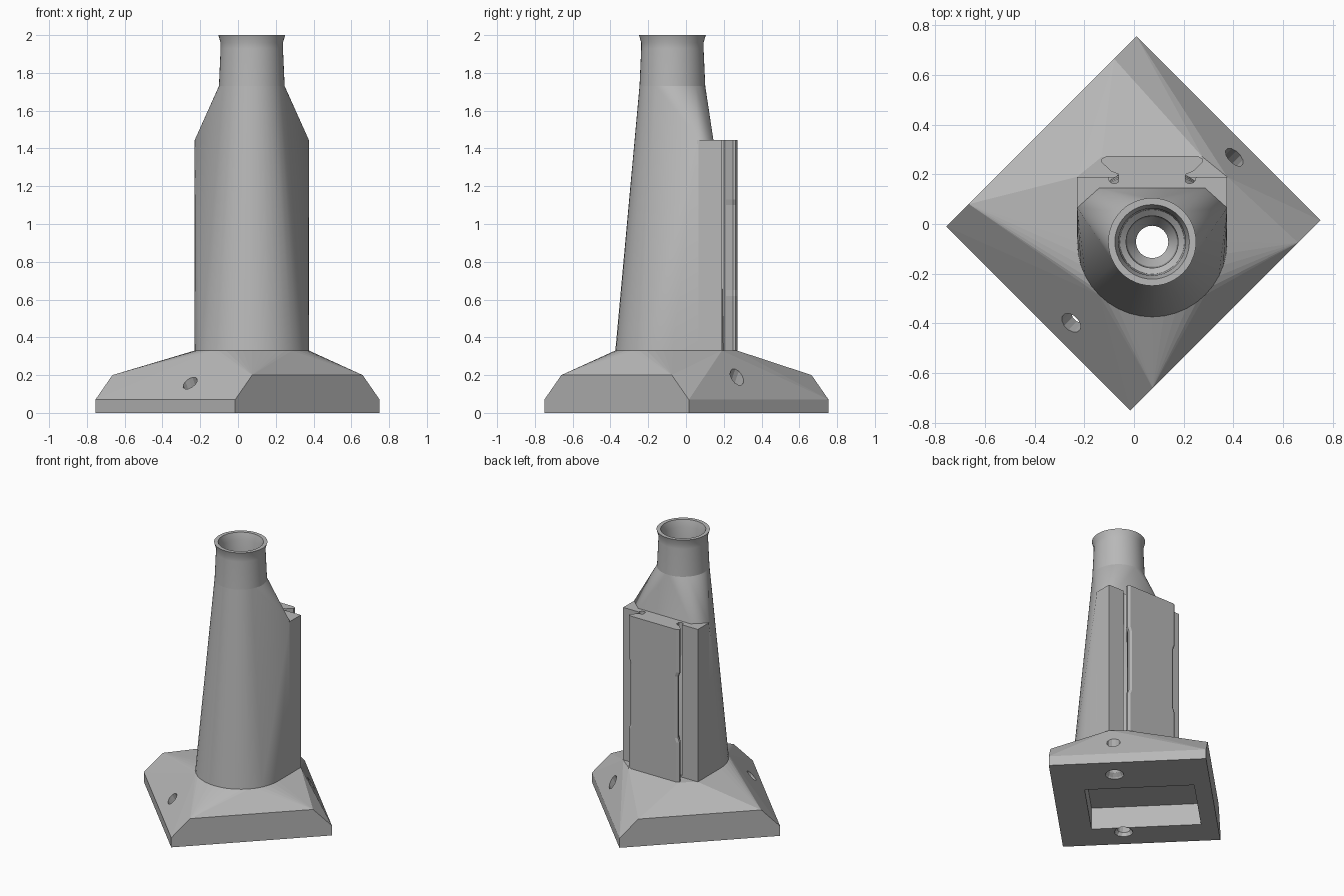
import bpy, bmesh, math
from mathutils import Vector

if "Cube" in bpy.data.objects:
    bpy.data.objects.remove(bpy.data.objects["Cube"])

# One grey for everything
grey = bpy.data.materials.new("plain grey")
grey.use_nodes = True
grey.diffuse_color = (0.48, 0.48, 0.48, 1)
grey.node_tree.nodes["Principled BSDF"].inputs["Base Color"].default_value = grey.diffuse_color

CX, CY = 0.073, -0.072      # tower axis
FLOOR, DECK, NECK = 0.33, 1.445, 1.73
LEFT, RIGHT, BACK = -0.229, 0.375, 0.19


def finish(name, bm):
    bmesh.ops.recalc_face_normals(bm, faces=bm.faces)
    mesh = bpy.data.meshes.new(name)
    bm.to_mesh(mesh)
    bm.free()
    mesh.materials.append(grey)
    ob = bpy.data.objects.new(name, mesh)
    bpy.context.collection.objects.link(ob)
    return ob


def hull(name, points):
    bm = bmesh.new()
    for p in points:
        bm.verts.new(p)
    res = bmesh.ops.convex_hull(bm, input=bm.verts)
    inside = [v for v in res["geom_interior"] if isinstance(v, bmesh.types.BMVert)]
    bmesh.ops.delete(bm, geom=inside, context="VERTS")
    bmesh.ops.dissolve_limit(bm, angle_limit=0.001, verts=bm.verts, edges=bm.edges)
    return finish(name, bm)


def at(outline, z):
    return [(x, y, z) for x, y in outline]


def circle(r, n=48, x=CX, y=CY):
    return [(x + r * math.cos(math.tau * i / n), y + r * math.sin(math.tau * i / n))
            for i in range(n)]


def loft(name, rings):
    """Skin equal-length rings of points and cap both ends."""
    bm = bmesh.new()
    rows = [[bm.verts.new(p) for p in ring] for ring in rings]
    for a, b in zip(rows, rows[1:]):
        for i in range(len(a)):
            j = (i + 1) % len(a)
            bm.faces.new((a[i], a[j], b[j], b[i]))
    bm.faces.new(rows[0])
    bm.faces.new(rows[-1])
    return finish(name, bm)


def lathe(name, profile):
    return loft(name, [at(circle(r), z) for r, z in profile])


def diagonal_rect(s0, s1, d0, d1):
    """Rectangle turned 45 degrees, given ranges of x+y and y-x."""
    return [((s - d) / 2, (s + d) / 2) for s, d in
            ((s0, d0), (s1, d0), (s1, d1), (s0, d1))]


def cut(ob, cutters):
    for c in cutters:
        m = ob.modifiers.new("cut", "BOOLEAN")
        m.operation, m.solver, m.object = "DIFFERENCE", "EXACT", c
    bpy.context.view_layer.objects.active = ob
    for m in list(ob.modifiers):
        bpy.ops.object.modifier_apply(modifier=m.name)


# Footprint shared by the base and the tower
foot = circle(0.302, 40) + [(LEFT, BACK), (RIGHT, BACK)]

# Base: square plinth, two bevelled sides, roof rising to the tower
low = diagonal_rect(-0.765, 0.765, -0.735, 0.745)
high = diagonal_rect(-0.585, 0.585, -0.735, 0.745)
base = hull("base", at(low, 0) + at(low, 0.07) + at(high, 0.2)
            + at(foot + [(-0.13, 0.27), (0.276, 0.27)], FLOOR))

# Tower: round foot blending into a chamfered back and a round neck
shoulder = [(LEFT, 0.065), (RIGHT, 0.065), (-0.14, 0.145), (0.286, 0.145)]
tower = hull("tower", at(circle(0.302, 40), FLOOR) + at(shoulder, FLOOR)
             + at(shoulder, DECK) + at(circle(0.174), NECK))
back_block = hull("back_block", [(x, y, z) for x in (LEFT, RIGHT)
                                 for y in (0.06, BACK) for z in (FLOOR, DECK)])

# Neck with flared lip
neck = lathe("neck", [(0.174, NECK), (0.165, 1.93), (0.165, 1.96), (0.177, 2.0)])


# Mounting rail: undercut plate, slightly narrower at mid height
def rail_outline(inset):
    half = [(0.135, 0.15), (0.135, 0.2), (0.165, 0.212), (0.203 - inset, 0.248),
            (0.203 - inset, 0.262), (0.185 - inset, 0.273)]
    return [(CX + x, y) for x, y in half] + [(CX - x, y) for x, y in reversed(half)]


rail = loft("mounting_rail", [at(rail_outline(i), z) for i, z in
            ((0, 0.3), (0, 0.62), (0.012, 0.65), (0.012, 1.1), (0, 1.13), (0, DECK))])

# Cutters: grooves, bore, underside pocket and slanted screw holes
grooves = [loft("groove_cutter", [at(circle(0.024, 16, CX + s * 0.152, 0.187), z)
                                  for z in (FLOOR + 0.01, 1.6)]) for s in (-1, 1)]
bore = lathe("bore_cutter", [(0.065, -0.1), (0.065, 1.62), (0.1, 1.68), (0.105, 1.78),
                             (0.13, 1.8), (0.135, 1.95), (0.15, 2.0), (0.153, 2.01)])
pocket = loft("pocket_cutter", [at(diagonal_rect(-0.46, 0.28, -0.44, 0.59), z)
                                for z in (-0.1, 0.16)])
holes = []
for s, hx, hy in ((1, 0.39, 0.255), (-1, -0.25, -0.395)):
    rings = []
    for r, z in ((0.066, -0.02), (0.06, 0.01), (0.045, 0.03), (0.045, 0.3)):
        shift = s * (z - 0.15) * 0.35
        rings.append(at(circle(r, 12, hx + shift, hy + shift), z))
    holes.append(loft("screw_hole_cutter", rings))

cut(base, [pocket, bore] + holes)
cut(back_block, grooves)
for part in (tower, neck):
    cut(part, [bore])

for c in grooves + holes + [bore, pocket]:
    bpy.data.objects.remove(c)

# Smooth the round parts, keep hard edges
for part in (tower, neck):
    bpy.ops.object.select_all(action="DESELECT")
    part.select_set(True)
    bpy.context.view_layer.objects.active = part
    bpy.ops.object.shade_smooth_by_angle(angle=math.radians(20))
